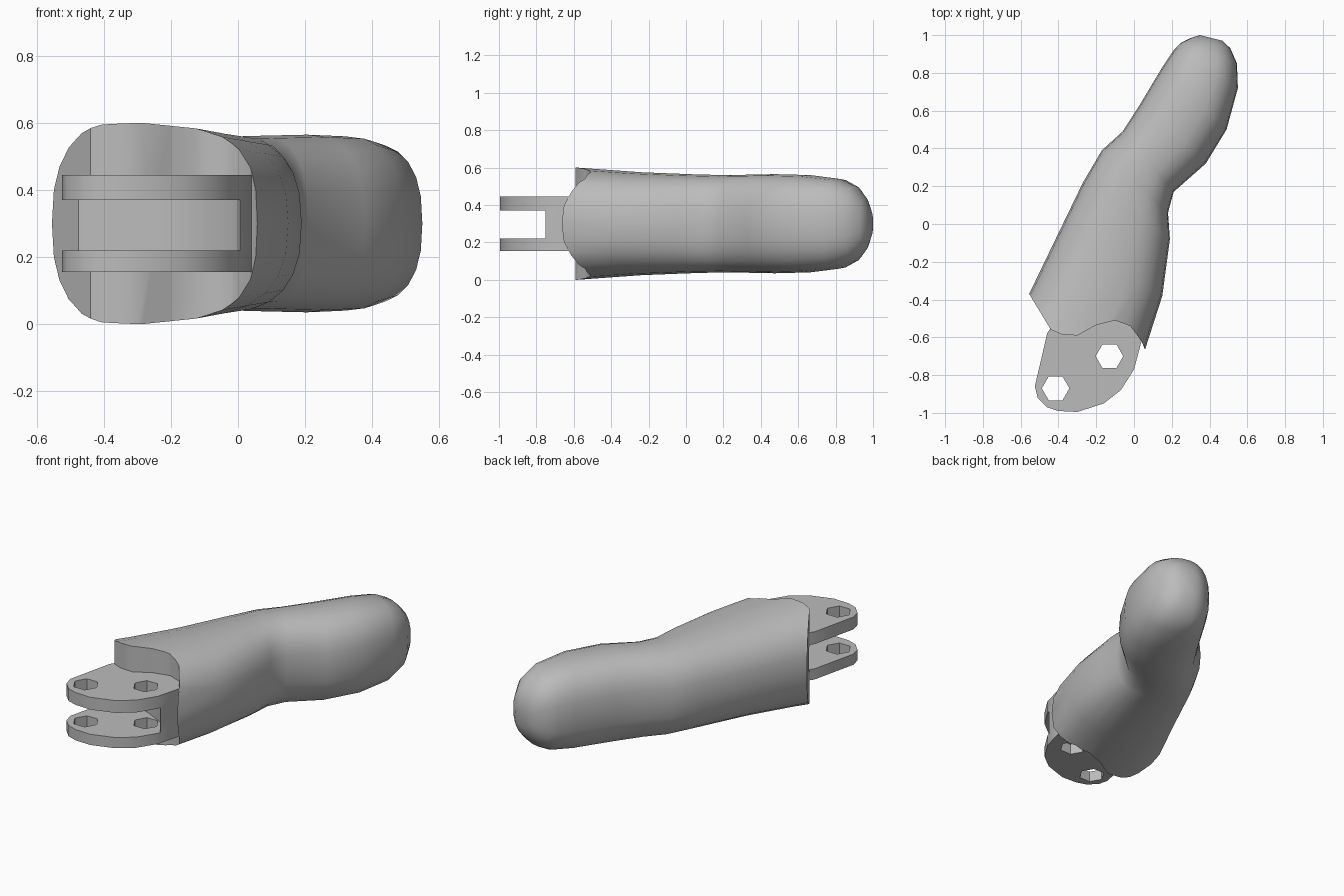
import bpy, bmesh, math
from mathutils import Vector

cube = bpy.data.objects.get("Cube")
if cube:
    bpy.data.objects.remove(cube, do_unlink=True)

grey = bpy.data.materials.new("plain grey")
grey.use_nodes = True
colour = (0.5, 0.5, 0.5, 1)
grey.diffuse_color = colour
grey.node_tree.nodes["Principled BSDF"].inputs["Base Color"].default_value = colour


def loft(name, rings):
    """Skin closed rings of points and cap both ends."""
    bm = bmesh.new()
    loops = [[bm.verts.new(p) for p in ring] for ring in rings]
    n = len(loops[0])
    for a, b in zip(loops, loops[1:]):
        for i in range(n):
            j = (i + 1) % n
            bm.faces.new((a[i], a[j], b[j], b[i]))
    bm.faces.new(loops[0])
    bm.faces.new(loops[-1])
    bmesh.ops.recalc_face_normals(bm, faces=bm.faces)
    mesh = bpy.data.meshes.new(name)
    bm.to_mesh(mesh)
    bm.free()
    mesh.materials.append(grey)
    obj = bpy.data.objects.new(name, mesh)
    bpy.context.collection.objects.link(obj)
    return obj


def prism(name, outline, low, high):
    return loft(name, [[(x, y, z) for x, y in outline] for z in (low, high)])


def cut(target, cutter):
    cutter.hide_render = True
    mod = target.modifiers.new("cut", 'BOOLEAN')
    mod.operation, mod.solver, mod.object = 'DIFFERENCE', 'EXACT', cutter
    bpy.context.view_layer.objects.active = target
    bpy.ops.object.modifier_apply(modifier=mod.name)


def section(left, right, half, sides=24, power=0.8):
    """Upright rounded section spanning two plan points."""
    left, right = Vector((*left, 0.3)), Vector((*right, 0.3))
    mid, arm = (left + right) / 2, (right - left) / 2
    ring = []
    for i in range(sides):
        a = math.tau * i / sides
        c, s = math.cos(a), math.sin(a)
        ring.append(mid + arm * math.copysign(abs(c) ** power, c)
                    + Vector((0, 0, half * math.copysign(abs(s) ** power, s))))
    return ring


# Bent finger body: back edge, palm edge, half height
body = loft("finger_body", [section(*s) for s in (
    ((-.66, -.58), (-.06, -.86), .31),
    ((-.555, -.37), (.06, -.66), .295),
    ((-.42, -.09), (.15, -.38), .275),
    ((-.27, .22), (.19, -.08), .263),
    ((-.17, .39), (.18, .06), .26),
    ((-.06, .49), (.21, .17), .262),
    ((.03, .63), (.38, .32), .265),
    ((.15, .83), (.49, .5), .26),
    ((.21, .92), (.55, .72), .24),
    ((.25, .96), (.545, .85), .2),
    ((.3, .985), (.51, .93), .14),
    ((.35, 1.0), (.47, .97), .07))])

# Scooped front end
scoop = prism("scoop_cutter", (
    (-.9, -.37), (-.555, -.37), (-.44, -.56), (-.38, -.585), (-.3, -.59),
    (-.2, -.535), (-.1, -.51), (-.02, -.54), (.04, -.62), (.08, -.72),
    (.3, -1.2), (-.9, -1.2)), -.2, .8)
cut(body, scoop)

# Hinge fork
fork = prism("hinge_fork", (
    (-.46, -.58), (-.525, -.86), (-.51, -.92), (-.46, -.97), (-.4, -.99),
    (-.3, -.995), (-.16, -.95), (-.07, -.88), (0, -.77), (.04, -.62),
    (0, -.42), (-.36, -.42)), .155, .445)

# Slot between the two fork plates
slot = prism("slot_cutter", (
    (.2, -.75), (0, -.75), (-.06, -.65), (-.2, -.58), (-.44, -.5),
    (-.7, -.5), (-.7, -1.2), (.2, -1.2)), .22, .37)
cut(fork, slot)
cut(body, slot)

# Six-sided pin holes
pins = []
for x, y in ((-.415, -.87), (-.13, -.7)):
    hexagon = [(x + .073 * math.cos(math.tau * i / 6),
                y + .073 * math.sin(math.tau * i / 6)) for i in range(6)]
    pins.append(prism("pin_cutter", hexagon, -.1, .7))
    cut(fork, pins[-1])

for helper in [scoop, slot] + pins:
    bpy.data.objects.remove(helper, do_unlink=True)

# Smooth skin with crisp cut edges
bpy.ops.object.select_all(action='DESELECT')
for obj in (body, fork):
    obj.select_set(True)
bpy.context.view_layer.objects.active = body
bpy.ops.object.shade_smooth_by_angle(angle=math.radians(35))
